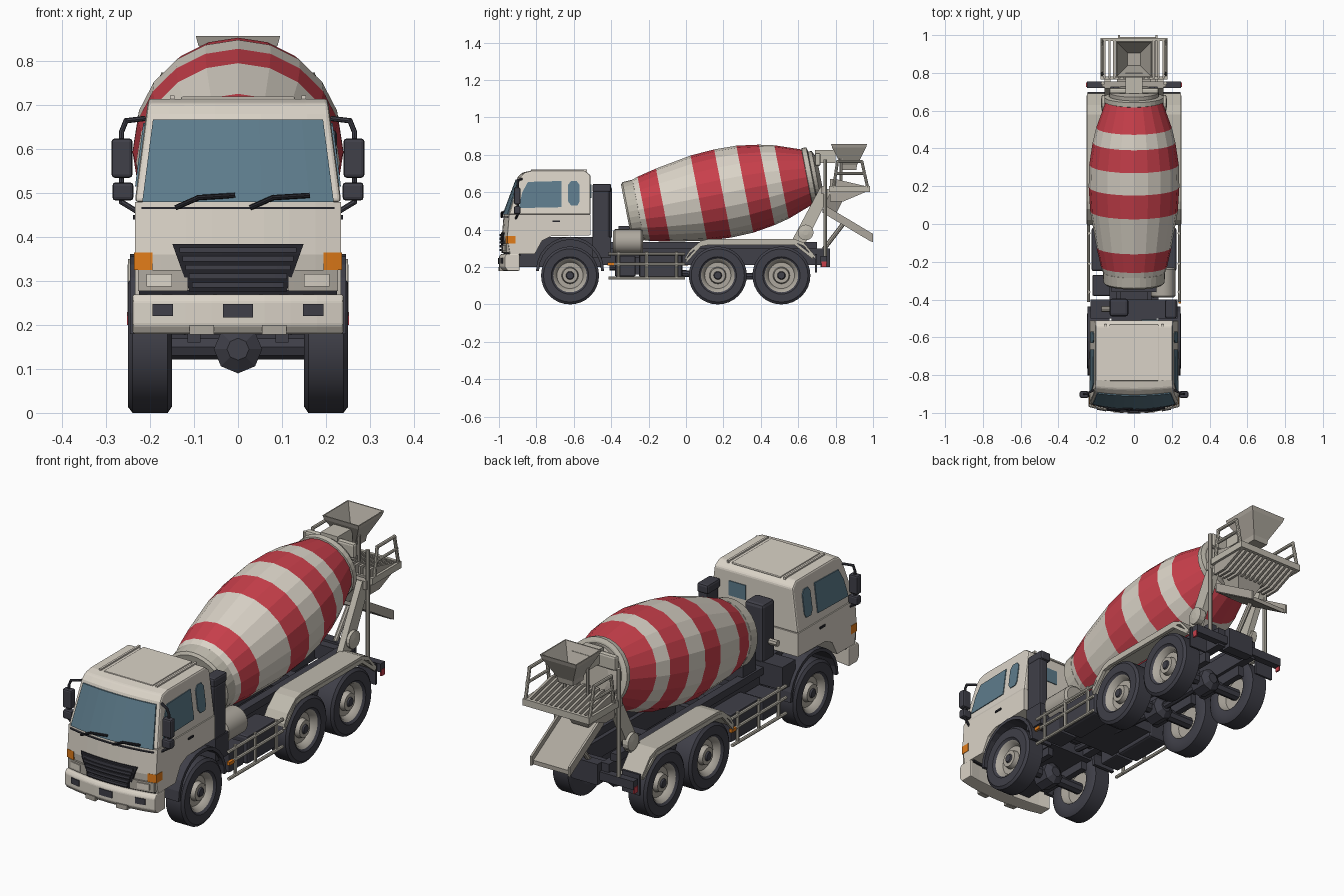
import bpy, bmesh, math
from mathutils import Vector

cube = bpy.data.objects.get("Cube")
if cube:
    bpy.data.objects.remove(cube, do_unlink=True)


def material(name, *rgb):
    mat = bpy.data.materials.new(name)
    mat.use_nodes = True
    mat.diffuse_color = (*rgb, 1)
    mat.node_tree.nodes["Principled BSDF"].inputs["Base Color"].default_value = (*rgb, 1)
    return mat


WHITE = material("cream paint", .70, .65, .57)
STONE = material("stone paint", .52, .49, .42)
GREY = material("warm grey metal", .42, .39, .34)
RED = material("red paint", .58, .05, .07)
DARK = material("dark grey", .05, .05, .065)
BLACK = material("black trim", .018, .018, .024)
GLASS = material("blue glass", .11, .20, .26)
ORANGE = material("orange lamp", .75, .20, .01)


def finish(name, bm, mats, mirror=False, bevel=0, smooth=False):
    bmesh.ops.recalc_face_normals(bm, faces=bm.faces)
    mesh = bpy.data.meshes.new(name)
    bm.to_mesh(mesh)
    bm.free()
    for mat in mats:
        mesh.materials.append(mat)
    obj = bpy.data.objects.new(name, mesh)
    bpy.context.collection.objects.link(obj)
    if smooth:
        bpy.ops.object.select_all(action='DESELECT')
        obj.select_set(True)
        bpy.context.view_layer.objects.active = obj
        bpy.ops.object.shade_smooth_by_angle(angle=math.radians(35))
    if mirror:
        obj.modifiers.new("mirror", 'MIRROR')
    if bevel:
        mod = obj.modifiers.new("bevel", 'BEVEL')
        mod.width, mod.segments, mod.limit_method = bevel, 2, 'ANGLE'
        mod.angle_limit = math.radians(30)


def slab(name, profile, lo, hi, mat, bow=False, **opts):
    """Extrude a (y, z) outline from lo to hi in x; bow curves the cab front."""
    bm, rings, steps = bmesh.new(), [], 8 if bow else 1
    for i in range(steps + 1):
        ring = []
        for y, z in profile:
            a, b = (f(z) if callable(f) else f for f in (lo, hi))
            x = a + (b - a) * i / steps
            if bow:
                y += .03 * (x / .235) ** 2 * min(max((-.8 - y) / .17, 0), 1)
            ring.append(bm.verts.new((x, y, z)))
        rings.append(ring)
    bm.faces.new(rings[0])
    bm.faces.new(rings[-1])
    n = len(profile)
    for a, b in zip(rings, rings[1:]):
        for j in range(n):
            k = (j + 1) % n
            bm.faces.new((a[j], a[k], b[k], b[j]))
    finish(name, bm, [mat], **opts)


def box(name, x, y, z, mat, **opts):
    outline = [(y[0], z[0]), (y[1], z[0]), (y[1], z[1]), (y[0], z[1])]
    slab(name, outline, x[0], x[1], mat, **opts)


def lathe(name, profile, origin, axis, mats, bands=None, segs=32, phase=0, **opts):
    """Revolve (distance, radius) pairs round an axis; bands pick each ring's colour."""
    bm, rings = bmesh.new(), []
    quat = Vector(axis).normalized().to_track_quat('Z', 'Y')
    for s, r in profile:
        ring = []
        for i in range(segs):
            t = math.tau * i / segs + phase
            ring.append(bm.verts.new(Vector(origin) + quat @ Vector((r * math.cos(t), r * math.sin(t), s))))
        rings.append(ring)
    bands = bands or [0] * (len(profile) - 1)
    for a, b, m in zip(rings, rings[1:], bands):
        for i in range(segs):
            j = (i + 1) % segs
            bm.faces.new((a[i], a[j], b[j], b[i])).material_index = m
    bm.faces.new(rings[0]).material_index = bands[0]
    bm.faces.new(rings[-1]).material_index = bands[-1]
    finish(name, bm, mats, **opts)


def tube(name, points, radius, mat, **opts):
    bm = bmesh.new()
    pts = [Vector(p) for p in points]
    for a, b in zip(pts, pts[1:]):
        matrix = (b - a).to_track_quat('Z', 'Y').to_matrix().to_4x4()
        matrix.translation = (a + b) / 2
        bmesh.ops.create_cone(bm, cap_ends=True, segments=8, radius1=radius, radius2=radius,
                              depth=(b - a).length + radius, matrix=matrix)
    finish(name, bm, [mat], smooth=True, **opts)


def strip(path, thick):
    return path + [(y, z - thick) for y, z in reversed(path)]


def cab_side(z):
    return .235 - max(z - .48, 0) * .13


def cab_other_side(z):
    return -cab_side(z)


def side_plate(name, outline, mat):
    slab(name, outline, lambda z: cab_side(z) - .003, lambda z: cab_side(z) + .004, mat, mirror=True)


# cab shell
slab("cab_lower", [(-.97, .27), (-.985, .36), (-.975, .48), (-.51, .48), (-.51, .37), (-.72, .365),
                   (-.77, .34), (-.81, .27)], cab_other_side, cab_side, WHITE, bow=True)
slab("cab_upper", [(-.975, .48), (-.90, .68), (-.875, .705), (-.83, .715), (-.54, .715), (-.51, .69),
                   (-.51, .48)], cab_other_side, cab_side, WHITE, bow=True, bevel=.008)
box("roof_panel", (-.13, .13), (-.83, -.53), (.71, .72), WHITE, bevel=.004)
box("roof_rib", (.145, .155), (-.83, -.53), (.71, .722), WHITE, mirror=True)

# cab glass
slab("windscreen", [(-.981, .48), (-.911, .668), (-.895, .668), (-.96, .48)],
     lambda z: .017 - cab_side(z), lambda z: cab_side(z) - .017, GLASS, bow=True)
side_plate("door_window", [(-.895, .515), (-.875, .6), (-.845, .655), (-.665, .66), (-.665, .52)], GLASS)
side_plate("rear_side_window", [(-.63, .55), (-.615, .53), (-.58, .53), (-.57, .55), (-.57, .64),
                                (-.585, .66), (-.615, .66), (-.63, .64)], GLASS)
box("rear_window", (.04, .13), (-.515, -.506), (.57, .64), GLASS)
side_plate("door_handle", [(-.715, .44), (-.675, .44), (-.675, .45), (-.715, .45)], BLACK)

# cab front
slab("grille", [(-.985, .275), (-.993, .36), (-.988, .385), (-.96, .385), (-.96, .275)],
     lambda z: -.11 - (z - .275) * .36, lambda z: .11 + (z - .275) * .36, BLACK, bow=True)
for i in range(5):
    z = .285 + i * .02
    half = .105 + i * .007
    box("grille_slat", (-half, half), (-.997, -.97), (z, z + .012), DARK, bow=True)
box("front_gap", (-.225, .225), (-.975, -.9), (.26, .28), BLACK, bow=True)
box("cowl_gap", (-.22, .22), (-.984, -.97), (.464, .469), DARK, bow=True)
box("headlight_frame", (.115, .228), (-.988, -.95), (.278, .325), GREY, bow=True, mirror=True)
box("headlight", (.15, .208), (-.992, -.95), (.288, .316), WHITE, bow=True, mirror=True)
box("indicator", (.195, .237), (-.985, -.935), (.325, .365), ORANGE, bow=True, mirror=True)
slab("bumper", [(-.985, .18), (-1, .2), (-1, .255), (-.99, .27), (-.91, .27), (-.91, .18)],
     -.24, .24, WHITE, bow=True, bevel=.005)
box("fog_light", (.148, .195), (-1.004, -.99), (.22, .248), DARK, bow=True, mirror=True)
box("bumper_grid", (-.034, .034), (-1.004, -.99), (.217, .248), DARK, bow=True)
box("bumper_notch", (.055, .11), (-1.003, -.98), (.178, .2), GREY, bow=True, mirror=True)
for x in (-.14, .03):
    tube("wiper", [(x, -.985, .468), (x + .05, -.985, .49), (x + .13, -.975, .495)], .006, BLACK)

# mirrors
tube("mirror_arm", [(.215, -.88, .67), (.255, -.9, .665), (.265, -.9, .64), (.265, -.9, .48),
                    (.232, -.91, .46)], .006, DARK, mirror=True)
box("mirror_large", (.24, .288), (-.92, -.885), (.535, .625), DARK, mirror=True, bevel=.008)
box("mirror_small", (.238, .286), (-.92, -.885), (.483, .525), DARK, mirror=True, bevel=.008)

# wheels, axles and front arch
wheel_outline = [(-.01, .03), (-.01, .075), (-.045, .09), (-.05, .1), (-.05, .14), (-.04, .155), (.04, .155),
                 (.05, .142), (.05, .1), (.04, .09), (.036, .083), (.012, .07), (.012, .045), (.035, .04),
                 (.035, .022), (.042, .018)]
wheel_bands = [0, 0, 1, 1, 1, 1, 1, 1, 1, 0, 0, 0, 0, 0, 1]
for name, y in (("front", -.62), ("middle", .17), ("rear", .51)):
    lathe(name + "_wheel", wheel_outline, (.2, y, .155), (1, 0, 0), [GREY, DARK], wheel_bands,
          mirror=True, smooth=True)
    tube(name + "_axle", [(-.18, y, .15), (.18, y, .15)], .028, DARK)
    lathe(name + "_differential", [(-.06, .025), (-.04, .055), (.04, .055), (.06, .025)], (0, y, .145),
          (0, 1, 0), [DARK], segs=8)
    box(name + "_spring", (.085, .115), (y - .14, y + .14), (.16, .21), DARK, mirror=True)
arch = []
for radius, angles in ((.182, range(0, 181, 15)), (.166, range(180, -1, -15))):
    arch += [(-.62 + radius * math.cos(math.radians(a)), .18 + radius * math.sin(math.radians(a)))
             for a in angles]
slab("front_arch", arch, .13, .246, DARK, mirror=True)
box("engine_block", (-.12, .12), (-.9, -.45), (.2, .36), DARK)

# chassis
box("chassis_rail", (.07, .11), (-.91, .74), (.21, .3), DARK, mirror=True)
box("drum_subframe", (.09, .13), (-.4, .7), (.3, .335), DARK, mirror=True)
for y in (-.4, -.1, .34, .68):
    box("cross_member", (-.1, .1), (y, y + .05), (.22, .29), DARK)
tube("drive_shaft", [(0, -.4, .2), (0, .17, .15), (0, .51, .15)], .018, DARK)
box("side_tank", (.11, .225), (-.25, -.02), (.14, .275), DARK, mirror=True, bevel=.012)
box("belly_tank", (-.12, .12), (-.3, -.02), (.16, .25), DARK)
box("battery_box", (.12, .22), (-.38, -.27), (.15, .26), DARK, mirror=True, bevel=.006)
for z in (.14, .215, .27):
    tube("side_guard_rail", [(.24, -.41, z), (.24, -.01, z)], .008, STONE, mirror=True)
for y in (-.36, -.21, -.05):
    tube("side_guard_post", [(.238, y, .14), (.238, y, .28)], .008, STONE, mirror=True)
box("left_marker", (.235, .25), (-.42, -.385), (.208, .224), ORANGE)
box("right_marker", (-.25, -.235), (-.025, .01), (.208, .224), ORANGE)
slab("rear_fender", strip([(-.005, .25), (.02, .29), (.08, .34), (.12, .35), (.58, .35), (.63, .33),
                           (.69, .26)], .018), .14, .25, STONE, mirror=True)
slab("fender_edge", strip([(0, .24), (.08, .33), (.12, .338), (.58, .338), (.68, .26)], .02),
     .235, .252, STONE, mirror=True)

# equipment behind the cab
box("rear_cab_base", (-.23, .23), (-.5, -.4), (.25, .36), DARK)
box("air_intake", (.175, .225), (-.5, -.41), (.34, .61), DARK, bevel=.01)
box("air_intake_cap", (.165, .225), (-.5, -.4), (.6, .645), DARK, bevel=.01)
box("filter_housing", (-.13, -.03), (-.49, -.395), (.35, .63), DARK, bevel=.015)
tube("exhaust_stub", [(-.165, -.45, .44), (-.13, -.45, .44)], .015, GREY)
lathe("water_tank", [(-.39, .055), (-.38, .065), (-.24, .065), (-.23, .055)], (.155, 0, .337),
      (0, 1, 0), [GREY], smooth=True)
box("front_pedestal", (-.12, .12), (-.36, -.26), (.3, .42), DARK)

# mixing drum with painted bands
axis, centre = (0, 1, .195), (0, 0, .555)
lathe("drum", [(-.26, .165), (-.23, .175), (-.125, .199), (.07, .232), (.2, .24), (.32, .237), (.44, .219),
               (.52, .2), (.665, .148)], centre, axis, [WHITE, RED], [0, 1, 0, 1, 0, 1, 0, 1], segs=20)
lathe("drum_front_ring", [(-.325, .15), (-.315, .162), (-.26, .165), (-.25, .15)], centre, axis, [STONE])
lathe("drum_rear_ring", [(.655, .14), (.66, .157), (.685, .157), (.69, .14)], centre, axis, [STONE])
lathe("drum_mouth", [(.68, .132), (.71, .132), (.73, .09)], centre, axis, [GREY])

# rear support, hopper and platform
slab("rear_support", [(.56, .33), (.64, .33), (.78, .61), (.72, .63)], .125, .155, STONE, mirror=True)
lathe("drum_roller", [(0, .042), (.03, .042), (.035, .015)], (.14, .64, .385), (1, 0, 0), [STONE],
      segs=16, mirror=True)
tube("rear_post", [(.165, .745, .24), (.165, .745, .77)], .01, STONE, mirror=True)
box("rear_cross_beam", (-.17, .17), (.725, .755), (.59, .63), GREY)
box("feed_cover", (-.045, .045), (.69, .8), (.755, .825), STONE)
box("feed_hood", (-.13, .13), (.69, .72), (.74, .81), STONE, bevel=.01)
lathe("hopper", [(.72, .055), (.745, .06), (.838, .128), (.858, .136), (.858, .128), (.745, .048)],
      (0, .872, 0), (0, 0, 1), [GREY], segs=4, phase=math.pi / 4)
for i in range(13):
    x = -.156 + i * .026
    slab("platform_fin", [(.77, .55), (.84, .55), (.97, .605), (.97, .63), (.8, .67), (.77, .67)],
         x - .006, x + .006, GREY)
for y in (.765, .97):
    box("platform_edge", (-.175, .175), (y, y + .015), (.6, .632), STONE)
box("platform_side", (.165, .177), (.765, .985), (.6, .632), STONE, mirror=True)
tube("platform_rail", [(.17, .79, .63), (.17, .81, .765), (.17, .94, .765), (.17, .97, .63)], .008, STONE,
     mirror=True)
tube("platform_mid_rail", [(.17, .8, .7), (.17, .96, .7)], .007, STONE, mirror=True)
tube("hopper_leg", [(.06, .83, .62), (.06, .83, .78)], .008, GREY, mirror=True)

# discharge chute
slab("collector", [(.73, .6), (.86, .6), (.8, .48), (.74, .48)], lambda z: .15 - z * .4,
     lambda z: z * .4 - .15, GREY)
chute = [(.73, .51), (.99, .355)]
slab("chute_floor", strip(chute, .02), -.08, .12, GREY)
for x in (-.085, .115):
    slab("chute_wall", strip([(y + .01, z + .022) for y, z in chute], .045), x, x + .01, GREY)
tube("chute_strut", [(0, .74, .3), (0, .84, .43)], .012, GREY)

# rear bumper and lamps
box("rear_bumper", (-.25, .25), (.72, .755), (.22, .26), DARK)
box("side_lamp", (.245, .253), (.725, .75), (.2, .23), RED, mirror=True)
box("mudflap", (.15, .245), (.69, .7), (.17, .27), DARK, mirror=True)
box("tow_block", (-.07, .07), (.72, .77), (.2, .3), DARK)
